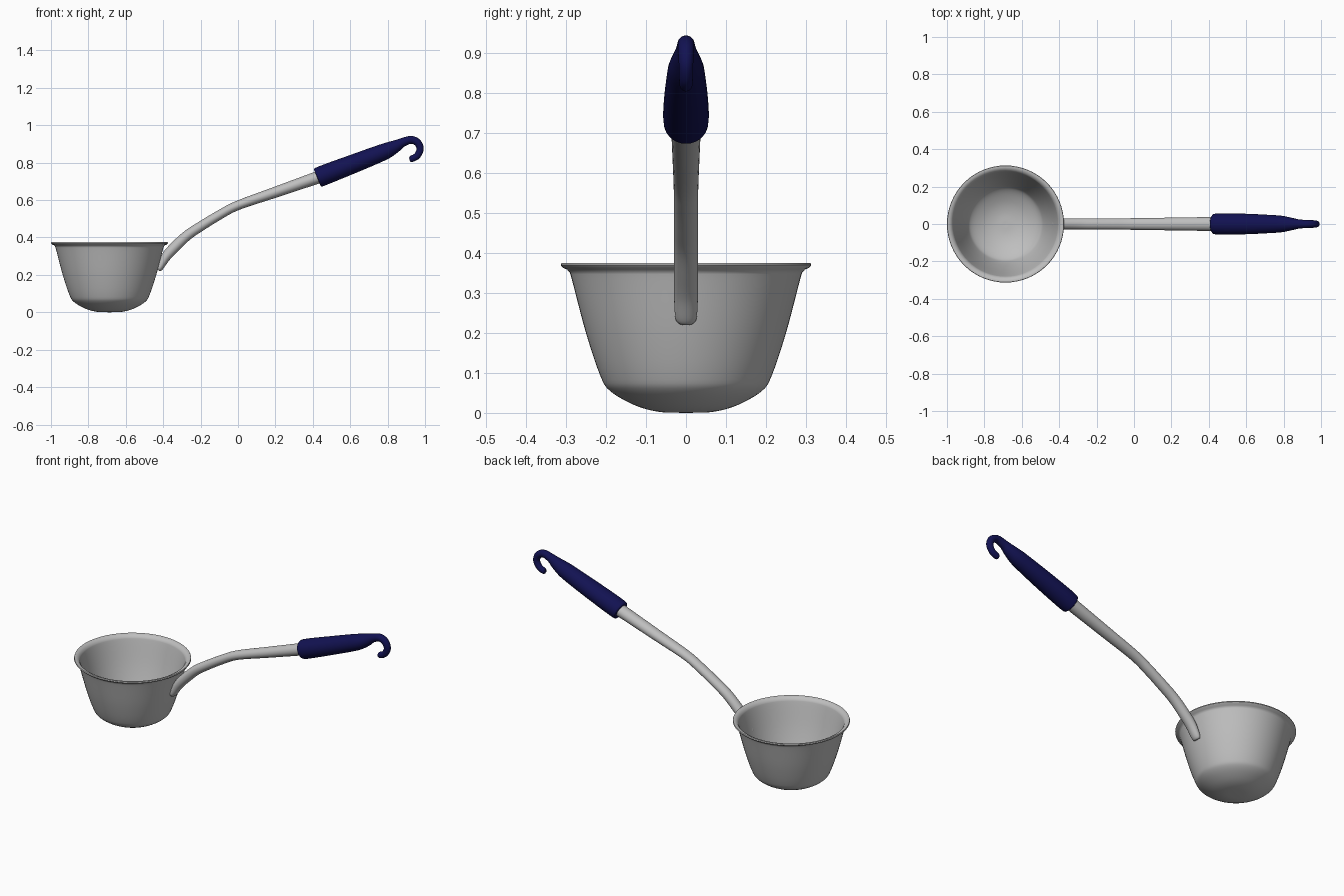
import bpy, bmesh, math
from mathutils import Vector

cube = bpy.data.objects.get("Cube")
if cube:
    bpy.data.objects.remove(cube, do_unlink=True)


def material(name, color, rough, metal=0.0):
    m = bpy.data.materials.new(name)
    m.diffuse_color = color
    m.use_nodes = True
    bsdf = m.node_tree.nodes["Principled BSDF"]
    bsdf.inputs["Base Color"].default_value = color
    bsdf.inputs["Roughness"].default_value = rough
    return m


steel = material("light grey steel", (0.52, 0.52, 0.52, 1), 0.4)
navy = material("navy grip", (0.006, 0.006, 0.085, 1), 0.5)


def smooth_path(pts, steps):
    """Catmull-Rom interpolation through points of any dimension."""
    pts = [Vector(p) for p in pts]
    ext = [2 * pts[0] - pts[1]] + pts + [2 * pts[-1] - pts[-2]]
    out = []
    for a, b, c, d in zip(ext, ext[1:], ext[2:], ext[3:]):
        for s in range(steps):
            t = s / steps
            out.append(0.5 * (2 * b + (c - a) * t + (2 * a - 5 * b + 4 * c - d) * t ** 2
                              + (3 * b - a - 3 * c + d) * t ** 3))
    return out + [pts[-1]]


def skin(name, rings, mat, angle, caps=True):
    """Join closed rings of points into one surface."""
    bm = bmesh.new()
    loops = [[bm.verts.new(p) for p in ring] for ring in rings]
    n = len(loops[0])
    for lo, hi in zip(loops, loops[1:]):
        for i in range(n):
            j = (i + 1) % n
            bm.faces.new((lo[i], lo[j], hi[j], hi[i]))
    if caps:
        bm.faces.new(loops[0])
        bm.faces.new(loops[-1])
    bmesh.ops.recalc_face_normals(bm, faces=bm.faces)
    mesh = bpy.data.meshes.new(name)
    bm.to_mesh(mesh)
    bm.free()
    mesh.materials.append(mat)
    ob = bpy.data.objects.new(name, mesh)
    bpy.context.collection.objects.link(ob)
    bpy.ops.object.select_all(action="DESELECT")
    ob.select_set(True)
    bpy.context.view_layer.objects.active = ob
    bpy.ops.object.shade_smooth_by_angle(angle=math.radians(angle))
    return ob


def sweep(name, pts, mat, steps=6, sides=28):
    """Elliptical tube in the XZ plane; each point is x, z, half depth, half width."""
    path = smooth_path(pts, steps)
    rings = []
    for k, p in enumerate(path):
        t = path[min(k + 1, len(path) - 1)].xy - path[max(k - 1, 0)].xy
        t.normalize()
        ring = []
        for i in range(sides):
            a = math.tau * i / sides
            u = p[2] * math.cos(a)
            ring.append((p[0] - t.y * u, p[3] * math.sin(a), p[1] + t.x * u))
        rings.append(ring)
    return skin(name, rings, mat, 40)


# Bowl: outer wall up to the flared lip, then the inner wall back down
outer = smooth_path([(0.005, 0.0), (0.07, 0.003), (0.13, 0.02), (0.19, 0.055),
                     (0.215, 0.095), (0.25, 0.2), (0.283, 0.325), (0.29, 0.35)], 5)
lip = [Vector(p) for p in [(0.297, 0.358), (0.308, 0.363), (0.313, 0.369),
                           (0.311, 0.375), (0.302, 0.375), (0.29, 0.369)]]
inner = [Vector((max(p.x - 0.008, 0.004), p.y + 0.008)) for p in reversed(outer)]
rings = [[(-0.687 + p.x * math.cos(math.tau * i / 64), p.x * math.sin(math.tau * i / 64), p.y)
          for i in range(64)] for p in outer + lip + inner]
skin("bowl", rings, steel, 50)

# Steel stem, curving down to its joint on the bowl wall
sweep("stem", [(-0.427, 0.226, 0.012, 0.02), (-0.418, 0.24, 0.019, 0.027),
               (-0.385, 0.297, 0.026, 0.03), (-0.335, 0.352, 0.028, 0.03),
               (-0.27, 0.412, 0.027, 0.03), (-0.2, 0.459, 0.026, 0.03),
               (-0.1, 0.52, 0.025, 0.03), (0, 0.572, 0.025, 0.031),
               (0.2, 0.642, 0.029, 0.034), (0.46, 0.733, 0.034, 0.038)], steel)

# Grip tapering into the hanging hook
sweep("grip_and_hook", [(0.424, 0.719, 0.046, 0.047), (0.434, 0.723, 0.053, 0.055),
                        (0.5, 0.749, 0.053, 0.057), (0.62, 0.795, 0.05, 0.054),
                        (0.72, 0.834, 0.047, 0.049), (0.79, 0.862, 0.043, 0.044),
                        (0.84, 0.886, 0.034, 0.034), (0.88, 0.908, 0.024, 0.025),
                        (0.925, 0.922, 0.021, 0.021), (0.96, 0.907, 0.02, 0.02),
                        (0.974, 0.872, 0.019, 0.018), (0.957, 0.836, 0.018, 0.017),
                        (0.927, 0.82, 0.017, 0.016), (0.917, 0.817, 0.011, 0.01)], navy)
